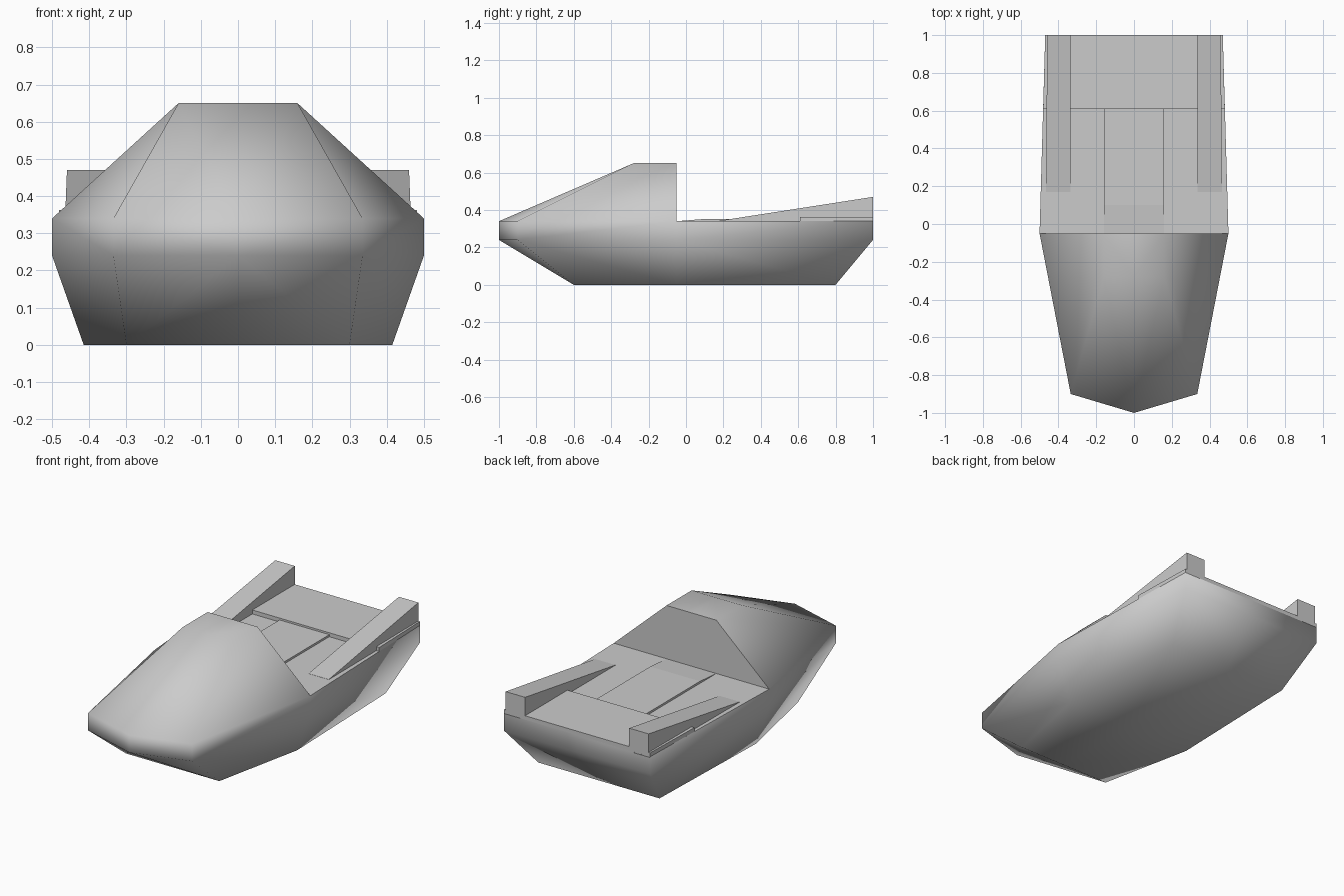
import bpy
import bmesh

cube = bpy.data.objects.get("Cube")
if cube:
    bpy.data.objects.remove(cube)

grey = bpy.data.materials.new("mid_grey")
grey.use_nodes = True
colour = (0.6, 0.6, 0.6, 1)
grey.diffuse_color = colour
grey.node_tree.nodes["Principled BSDF"].inputs["Base Color"].default_value = colour


def finish(name, bm):
    bmesh.ops.recalc_face_normals(bm, faces=bm.faces)
    mesh = bpy.data.meshes.new(name)
    bm.to_mesh(mesh)
    bm.free()
    mesh.materials.append(grey)
    obj = bpy.data.objects.new(name, mesh)
    bpy.context.collection.objects.link(obj)
    return obj


def extrude_profile(name, profile, x_front, x_back):
    """Side profile (y, z) spanned between two x limits that may taper along y."""
    bm = bmesh.new()
    y0 = min(p[0] for p in profile)
    y1 = max(p[0] for p in profile)
    sides = []
    for i in (0, 1):
        ring = []
        for y, z in profile:
            t = (y - y0) / (y1 - y0)
            x = x_front[i] + (x_back[i] - x_front[i]) * t
            ring.append(bm.verts.new((x, y, z)))
        sides.append(ring)
        bm.faces.new(ring)
    a, b = sides
    for i in range(len(profile)):
        j = (i + 1) % len(profile)
        bm.faces.new((a[i], a[j], b[j], b[i]))
    return finish(name, bm)


# Hull and cabin: half of the corner points, mirrored across x = 0
points = {
    "nose_low": (0, -1, .24), "nose_top": (0, -1, .34),
    "cheek_low": (.335, -.9, .24), "cheek_top": (.335, -.9, .34),
    "keel_front": (0, -.6, 0), "chine_front": (.3, -.6, 0),
    "keel_mid": (0, -.05, 0), "chine_mid": (.415, -.05, 0),
    "side_low": (.5, -.05, .24), "side_top": (.5, -.05, .34),
    "roof_front": (0, -.28, .65), "roof_front_edge": (.16, -.28, .65),
    "roof_back": (0, -.05, .65), "roof_back_edge": (.16, -.05, .65),
    "wall_base": (0, -.05, .34),
    "keel_back": (0, .8, 0), "chine_back": (.39, .8, 0),
    "stern_low": (0, 1, .24), "stern_low_edge": (.47, 1, .24),
    "stern_top": (0, 1, .34), "stern_top_edge": (.47, 1, .34),
}
shell = [
    "nose_low cheek_low cheek_top nose_top",
    "nose_low keel_front chine_front cheek_low",
    "cheek_low side_low side_top cheek_top",
    "cheek_low chine_front chine_mid side_low",
    "keel_front keel_mid chine_mid chine_front",
    "keel_mid keel_back chine_back chine_mid",
    "side_low chine_mid chine_back stern_low_edge",
    "side_low stern_low_edge stern_top_edge side_top",
    "keel_back stern_low stern_low_edge chine_back",
    "stern_low stern_top stern_top_edge stern_low_edge",
    "nose_top cheek_top roof_front_edge roof_front",
    "cheek_top side_top roof_back_edge roof_front_edge",
    "roof_front roof_front_edge roof_back_edge roof_back",
]
flat = [
    "wall_base side_top roof_back_edge roof_back",
    "wall_base stern_top stern_top_edge side_top",
]
bm = bmesh.new()
verts = {}
for key, (x, y, z) in points.items():
    verts[key, 1] = bm.verts.new((x, y, z))
    verts[key, -1] = bm.verts.new((-x, y, z)) if x else verts[key, 1]
for side in (1, -1):
    for names in shell + flat:
        face = bm.faces.new([verts[n, side] for n in names.split()])
        face.smooth = names in shell
for edge in bm.edges:
    edge.smooth = all(f.smooth for f in edge.link_faces)
finish("hull", bm)

# Raised centre panel on the deck, and the stern platform
extrude_profile("deck_panel", [(-.05, .335), (-.05, .34), (.1, .352), (.62, .352), (.62, .335)],
                (-.16, .16), (-.16, .16))
extrude_profile("stern_platform", [(.61, .335), (.61, .363), (1, .363), (1, .335)],
                (-.481, .481), (-.47, .47))

# Wedge fins either side of the stern
for name, s in (("left_fin", 1), ("right_fin", -1)):
    extrude_profile(name, [(.17, .335), (.17, .341), (1, .47), (1, .335)],
                    (s * .335, s * .465), (s * .335, s * .46))
